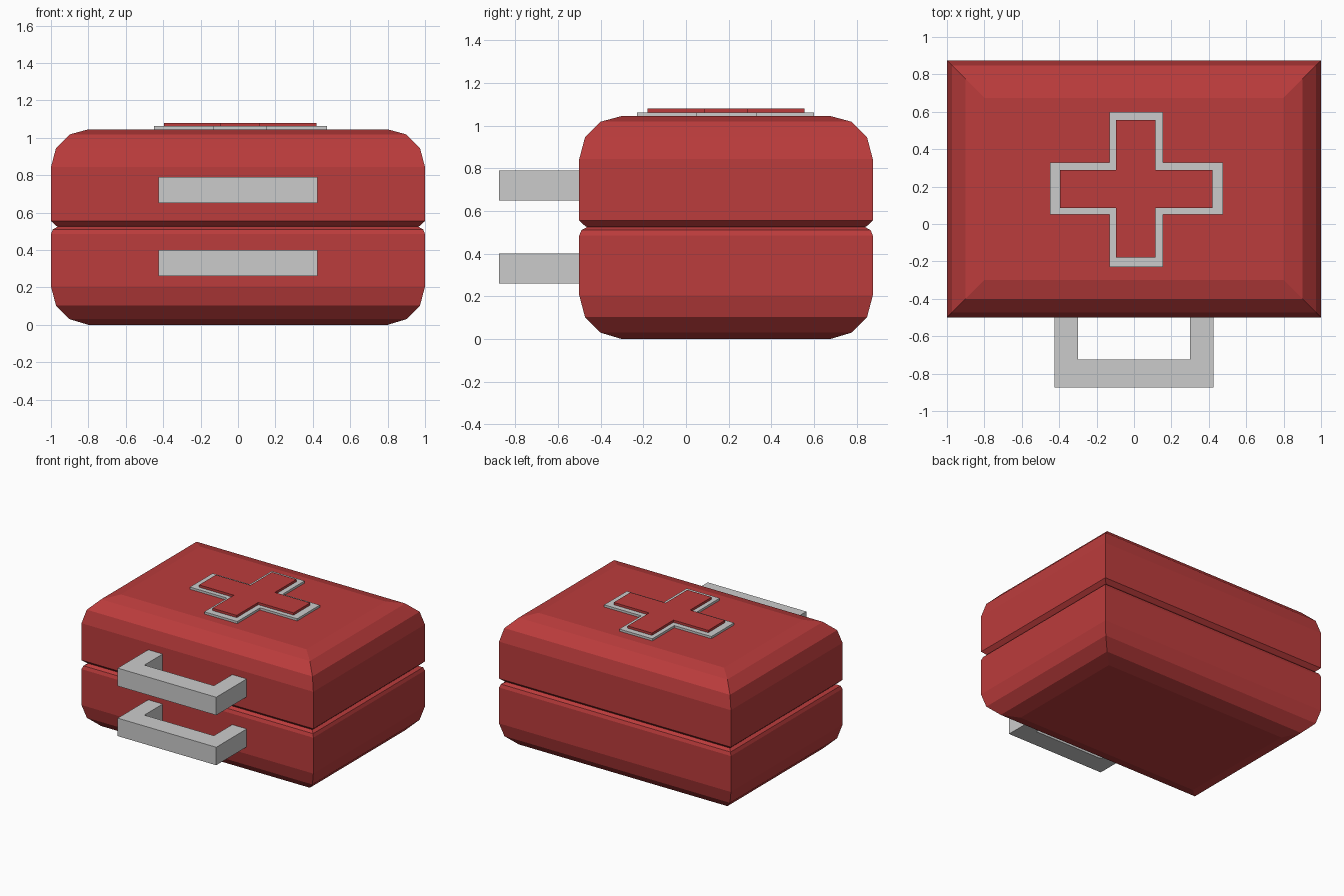
import bpy, bmesh

if "Cube" in bpy.data.objects:
    bpy.data.objects.remove(bpy.data.objects["Cube"])

RED = bpy.data.materials.new("red_shell")
RED.diffuse_color = (0.5, 0.045, 0.045, 1)
RED.use_nodes = True
RED.node_tree.nodes["Principled BSDF"].inputs["Base Color"].default_value = RED.diffuse_color


def finish(bm, name, mat=None):
    bmesh.ops.recalc_face_normals(bm, faces=bm.faces[:])
    mesh = bpy.data.meshes.new(name)
    bm.to_mesh(mesh)
    bm.free()
    obj = bpy.data.objects.new(name, mesh)
    bpy.context.collection.objects.link(obj)
    if mat:
        mesh.materials.append(mat)
    return obj


def stacked_rectangles(name, profile):
    """Mitred shell half from (inset, z) rings."""
    bm = bmesh.new()
    rings = []
    for i, z in profile:
        x0, x1, y0, y1 = -1 + i, 1 - i, -0.5 + i, 0.875 - i
        rings.append([bm.verts.new((x, y, z)) for x, y in
                      ((x0, y0), (x1, y0), (x1, y1), (x0, y1))])
    for a, b in zip(rings, rings[1:]):
        for k in range(4):
            n = (k + 1) % 4
            bm.faces.new((a[k], a[n], b[n], b[k]))
    bm.faces.new(rings[0])
    bm.faces.new(rings[-1])
    return finish(bm, name, RED)


def extrude_outline(name, pts, z0, z1, mat=None):
    bm = bmesh.new()
    face = bm.faces.new([bm.verts.new((x, y, z0)) for x, y in pts])
    new = bmesh.ops.extrude_face_region(bm, geom=[face])["geom"]
    bmesh.ops.translate(bm, vec=(0, 0, z1 - z0),
                        verts=[v for v in new if isinstance(v, bmesh.types.BMVert)])
    if not face.is_valid or len(bm.faces) < len(pts) + 2:
        bm.faces.new([v for v in bm.verts if abs(v.co.z - z0) < 1e-6])
    return finish(bm, name, mat)


def cross(xo0, xi0, xi1, xo1, yo0, yi0, yi1, yo1):
    return [(xi0, yo0), (xi1, yo0), (xi1, yi0), (xo1, yi0), (xo1, yi1), (xi1, yi1),
            (xi1, yo1), (xi0, yo1), (xi0, yi1), (xo0, yi1), (xo0, yi0), (xi0, yi0)]


# Two shell halves meeting in a narrow groove
stacked_rectangles("case_base", [(0.2, 0), (0.1, 0.03), (0.027, 0.103), (0, 0.205),
                                 (0, 0.485), (0.01, 0.51), (0.037, 0.525)])
stacked_rectangles("case_lid", [(0.037, 0.525), (0.027, 0.53), (0, 0.555), (0, 0.843),
                                (0.027, 0.945), (0.1, 1.018), (0.2, 1.045)])

# Raised cross: grey border with red inlay
extrude_outline("cross_border",
                cross(-0.45, -0.13, 0.155, 0.475, -0.23, 0.05, 0.33, 0.60), 1.035, 1.062)
extrude_outline("cross_inlay",
                cross(-0.395, -0.095, 0.115, 0.42, -0.18, 0.085, 0.29, 0.555),
                1.035, 1.08, RED)

# Pair of U-shaped handles on the front
U = [(-0.425, -0.48), (-0.425, -0.875), (0.425, -0.875), (0.425, -0.48),
     (0.3, -0.48), (0.3, -0.725), (-0.3, -0.725), (-0.3, -0.48)]
for name, z in (("lower_handle", 0.26), ("upper_handle", 0.65)):
    extrude_outline(name, U, z, z + 0.14)
